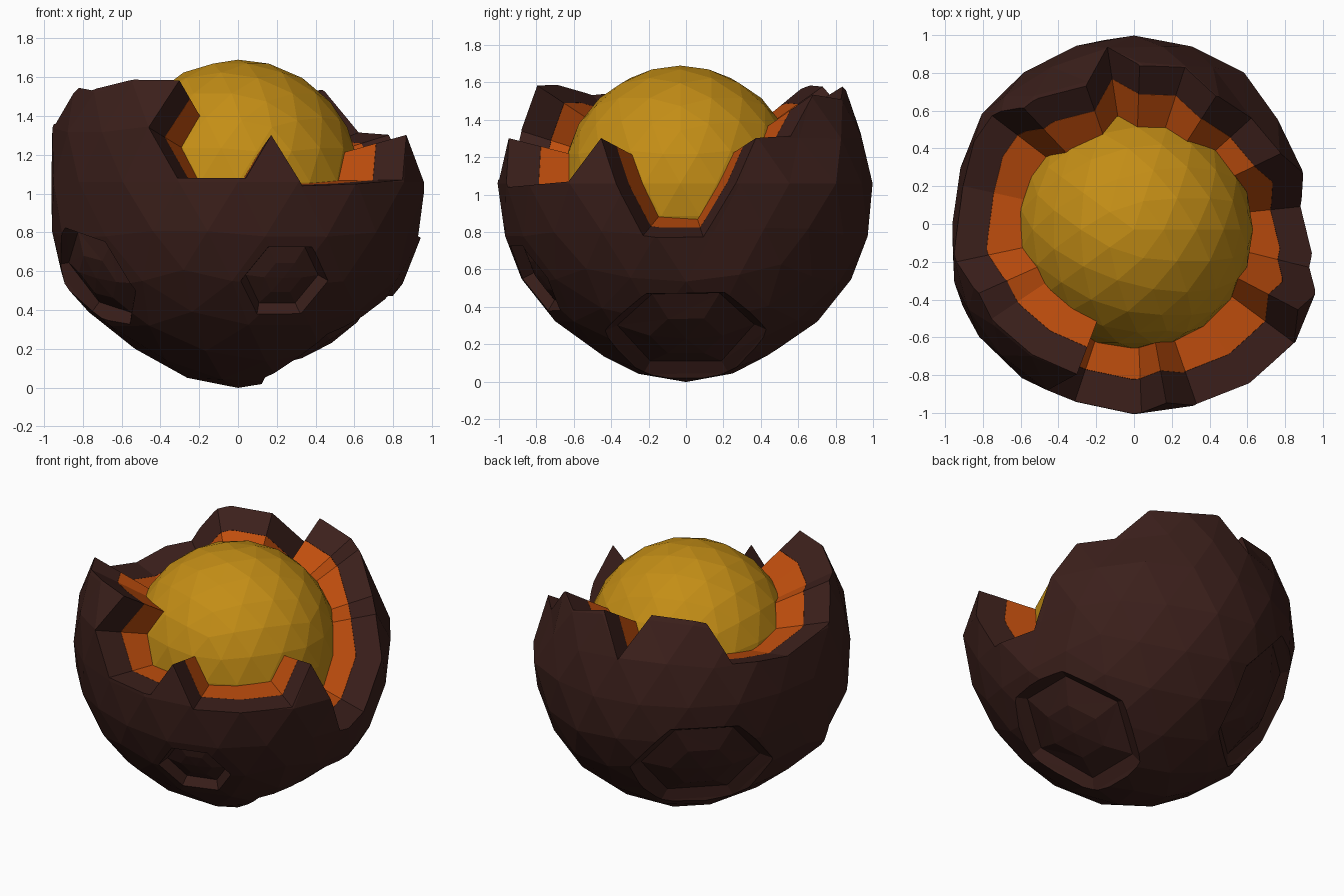
import bpy, bmesh, math
from mathutils import Vector

if "Cube" in bpy.data.objects:
    bpy.data.objects.remove(bpy.data.objects["Cube"])

C = Vector((0, 0, 1.06))

# Jagged edge of the broken opening, counter-clockwise
RIM = [Vector(p) for p in [
    (-.31, -.93, 1.08), (.04, -1, 1.08), (.17, -.94, 1.30), (.33, -.95, 1.04),
    (.61, -.84, 1.05), (.85, -.63, 1.07), (.86, -.45, 1.30), (.93, -.23, .78),
    (.86, .09, .78), (.77, .37, 1.30), (.61, .55, 1.31), (.43, .67, 1.53),
    (.27, .83, 1.51), (.03, .84, 1.58), (-.14, .93, 1.32), (-.25, .72, 1.57),
    (-.59, .62, 1.57), (-.76, .58, 1.32), (-.90, .20, 1.27), (-.94, -.20, 1.36),
    (-.83, -.37, 1.55), (-.75, -.50, 1.53), (-.58, -.66, 1.58), (-.30, -.79, 1.58),
    (-.46, -.88, 1.34)]]
# Points that shape the lumpy ball below the rim
LUMPS = [Vector(p) for p in [
    (-.95, 0, .95), (-.94, .1, 1.1), (-.55, 0, .22), (0, 0, .01), (.12, 0, -.01),
    (.45, 0, .15), (.78, 0, .42), (.97, -.34, 1.03), (0, -.98, .8), (0, -.72, .35),
    (0, .6, .24), (0, .98, .75), (0, .99, 1), (.56, .82, 1), (.74, .57, .95),
    (-.77, .62, 1), (-.6, -.8, 1), (-.92, -.3, .6)]]
ANCHORS = [((p - C).normalized(), (p - C).length) for p in RIM + LUMPS]


def radius(d):
    """Radius of the lumpy ball in direction d."""
    ws = [(1 / (d.angle(a) ** 2 + .012) ** 1.5, r) for a, r in ANCHORS]
    return sum(w * r for w, r in ws) / sum(w for w, _ in ws)


def finish(name, bm, color=None):
    me = bpy.data.meshes.new(name)
    bm.to_mesh(me)
    bm.free()
    ob = bpy.data.objects.new(name, me)
    bpy.context.collection.objects.link(ob)
    if color:
        mat = bpy.data.materials.new(name)
        mat.diffuse_color = (*color, 1)
        mat.use_nodes = True
        mat.node_tree.nodes["Principled BSDF"].inputs["Base Color"].default_value = mat.diffuse_color
        me.materials.append(mat)
    else:
        ob.hide_render = True
    return ob


def shell(name, outer, inner, color):
    """Hollow lumpy ball between two fractions of the radius."""
    bm = bmesh.new()
    for f, flip in ((outer, False), (inner, True)):
        new = bmesh.ops.create_icosphere(bm, subdivisions=3, radius=1)["verts"]
        for v in new:
            d = v.co.normalized()
            v.co = C + d * radius(d) * f * 1.006
        if flip:
            bmesh.ops.reverse_faces(bm, faces=list({f for v in new for f in v.link_faces}))
    return finish(name, bm, color)


def opening_cutter():
    """Radial wedge through the rim, pointed at the centre."""
    bm = bmesh.new()
    tip = bm.verts.new(C)
    top = bm.verts.new(C + Vector((.5, -.2, 1)) * 3)
    ring = [bm.verts.new(C + (p - C).normalized() * 1.8) for p in RIM]
    for a, b in zip(ring, ring[1:] + ring[:1]):
        bm.faces.new((tip, b, a))
        bm.faces.new((top, a, b))
    bmesh.ops.recalc_face_normals(bm, faces=bm.faces)
    return finish("opening_cutter", bm)


def crater_cutter(center, size, sides, turn):
    """Sunken polygon patch with sloped walls."""
    d0 = (Vector(center) - C).normalized()
    u = d0.cross(Vector((0, 0, 1))).normalized()
    w = u.cross(d0)
    bm = bmesh.new()
    rings = []
    for s, f in ((.45, .945), (.88, .935), (1, 1.0), (1.1, 1.08), (1.1, 1.3)):
        ring = []
        for i in range(sides):
            a = turn + math.tau * i / sides
            d = (d0 + (u * math.cos(a) + w * math.sin(a)) * math.tan(size * s)).normalized()
            ring.append(bm.verts.new(C + d * radius(d) * f))
        rings.append(ring)
    floor = bm.verts.new(C + d0 * radius(d0) * .945)
    lid = bm.verts.new(C + d0 * 1.4)
    for i in range(sides):
        j = (i + 1) % sides
        bm.faces.new((floor, rings[0][j], rings[0][i]))
        bm.faces.new((lid, rings[-1][i], rings[-1][j]))
        for r, q in zip(rings, rings[1:]):
            bm.faces.new((r[i], r[j], q[j], q[i]))
    bmesh.ops.triangulate(bm, faces=bm.faces)
    bmesh.ops.recalc_face_normals(bm, faces=bm.faces)
    return finish("crater_cutter", bm)


def cut(ob, cutter):
    m = ob.modifiers.new("cut", 'BOOLEAN')
    m.operation, m.solver, m.object = 'DIFFERENCE', 'EXACT', cutter
    bpy.context.view_layer.objects.active = ob
    bpy.ops.object.modifier_apply(modifier=m.name)


# Dark crust and orange mantle, both broken open
crust = shell("crust", 1, .82, (.044, .014, .011))
mantle = shell("mantle", .819, .59, (.52, .075, .004))
opening = opening_cutter()
cutters = [opening]
cut(crust, opening)
cut(mantle, opening)

# Craters: front right, front left, right, back left
for spec in [((.25, -.84, .53), .235, 6, 0), ((-.75, -.46, .55), .30, 6, .3),
             ((.50, 0, .20), .45, 6, 0), ((-.59, .65, .50), .46, 6, 0)]:
    c = crater_cutter(*spec)
    cut(crust, c)
    cutters.append(c)
for c in cutters:
    bpy.data.objects.remove(c)

# Yellow core
bm = bmesh.new()
bmesh.ops.create_icosphere(bm, subdivisions=3, radius=.63)
bmesh.ops.translate(bm, vec=C + Vector((0, -.03, 0)), verts=bm.verts)
finish("core", bm, (.55, .27, .008))
